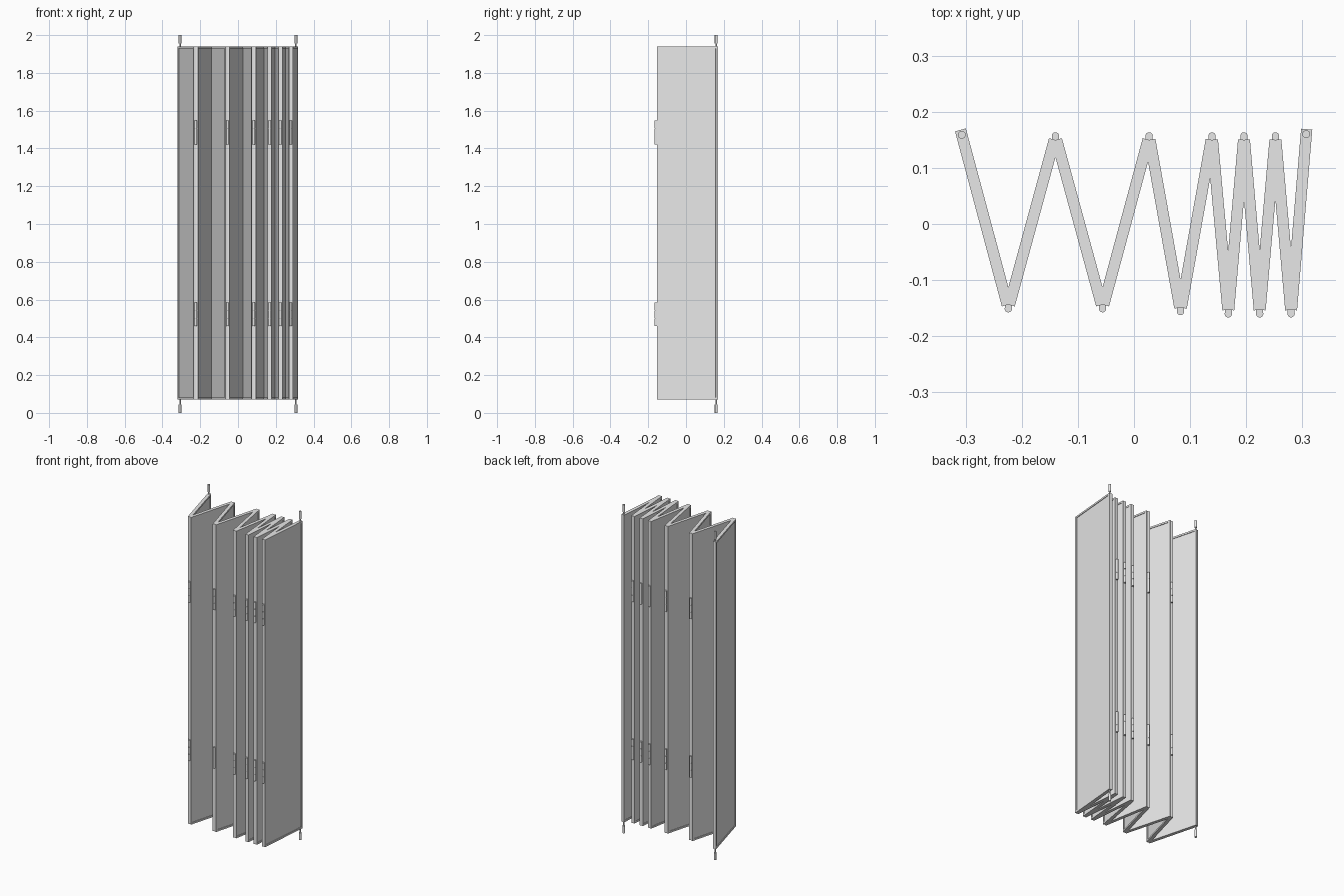
import bpy, bmesh, math
from mathutils import Vector, Matrix

cube = bpy.data.objects.get("Cube")
if cube:
    bpy.data.objects.remove(cube, do_unlink=True)

grey = bpy.data.materials.new("light_grey")
grey.use_nodes = True
grey.diffuse_color = (0.8, 0.8, 0.8, 1)
grey.node_tree.nodes["Principled BSDF"].inputs["Base Color"].default_value = grey.diffuse_color

BOTTOM, TOP, THICK = 0.07, 1.94, 0.02
HEIGHT = TOP - BOTTOM
MID = (TOP + BOTTOM) / 2

# Fold line seen from above: pivot, hinges, pivot
FOLDS = [(-0.307, 0.159), (-0.224, -0.151), (-0.14, 0.157), (-0.056, -0.151),
         (0.027, 0.157), (0.083, -0.156), (0.139, 0.157), (0.168, -0.16),
         (0.196, 0.157), (0.224, -0.16), (0.252, 0.157), (0.28, -0.16),
         (0.307, 0.16)]
FOLDS = [Vector(p) for p in FOLDS]


def finish(name, bm, smooth=False):
    bmesh.ops.recalc_face_normals(bm, faces=bm.faces)
    mesh = bpy.data.meshes.new(name)
    bm.to_mesh(mesh)
    bm.free()
    mesh.materials.append(grey)
    ob = bpy.data.objects.new(name, mesh)
    bpy.context.collection.objects.link(ob)
    if smooth:
        bpy.ops.object.select_all(action='DESELECT')
        ob.select_set(True)
        bpy.context.view_layer.objects.active = ob
        bpy.ops.object.shade_smooth_by_angle(angle=math.radians(40))
    return ob


def add_cylinder(bm, x, y, z0, z1, radius):
    bmesh.ops.create_cone(bm, cap_ends=True, segments=20, radius1=radius, radius2=radius,
                          depth=z1 - z0, matrix=Matrix.Translation((x, y, (z0 + z1) / 2)))


def add_box(bm, x, y, z, sx, sy, sz):
    bmesh.ops.create_cube(bm, size=1, matrix=Matrix.Translation((x, y, z))
                          @ Matrix.Diagonal((sx, sy, sz, 1)))


# Folding panels, each with a slim raised border on both faces
last = len(FOLDS) - 2
for i in range(last + 1):
    a, b = FOLDS[i], FOLDS[i + 1]
    along = (b - a).normalized()
    a = a - along * (0.009 if i == 0 else -0.007)
    b = b + along * (0.009 if i == last else -0.007)
    bm = bmesh.new()
    add_box(bm, 0, 0, 0, (b - a).length, THICK, HEIGHT)
    sides = [f for f in bm.faces if abs(f.normal.y) > 0.9]
    bmesh.ops.inset_individual(bm, faces=sides, thickness=0.015, depth=0)
    bmesh.ops.inset_individual(bm, faces=sides, thickness=0.0005, depth=-0.003)
    panel = finish(f"panel_{i + 1}", bm)
    centre = (a + b) / 2
    panel.location = (centre.x, centre.y, MID)
    panel.rotation_euler.z = math.atan2(along.y, along.x)

# Hinges: knuckles on the fold with a web running into the panels
for i, p in enumerate(FOLDS[1:-1], 1):
    inward = -math.copysign(1, p.y)
    for level, z in (("lower", 0.522), ("upper", 1.485)):
        bm = bmesh.new()
        for k in (-1, 0, 1):
            mid = z + k * 0.0427
            add_cylinder(bm, p.x, p.y, mid - 0.0205, mid + 0.0205, 0.0065)
        add_cylinder(bm, p.x, p.y, z - 0.063, z + 0.063, 0.005)
        add_box(bm, p.x, p.y + inward * 0.006, z, 0.0125, 0.012, 0.126)
        finish(f"hinge_{level}_{i}", bm, True)

# Pivot pins above and below both outer panels
for side, p in (("right", FOLDS[0]), ("left", FOLDS[-1])):
    for level, sign, edge, tip in (("top", 1, TOP, 2.0), ("bottom", -1, BOTTOM, 0.0)):
        bm = bmesh.new()
        shoulder = tip - sign * 0.045
        for start, end, radius in ((edge - sign * 0.01, shoulder, 0.004), (shoulder, tip, 0.007)):
            add_cylinder(bm, p.x, p.y, min(start, end), max(start, end), radius)
        finish(f"{level}_pivot_{side}", bm, True)
